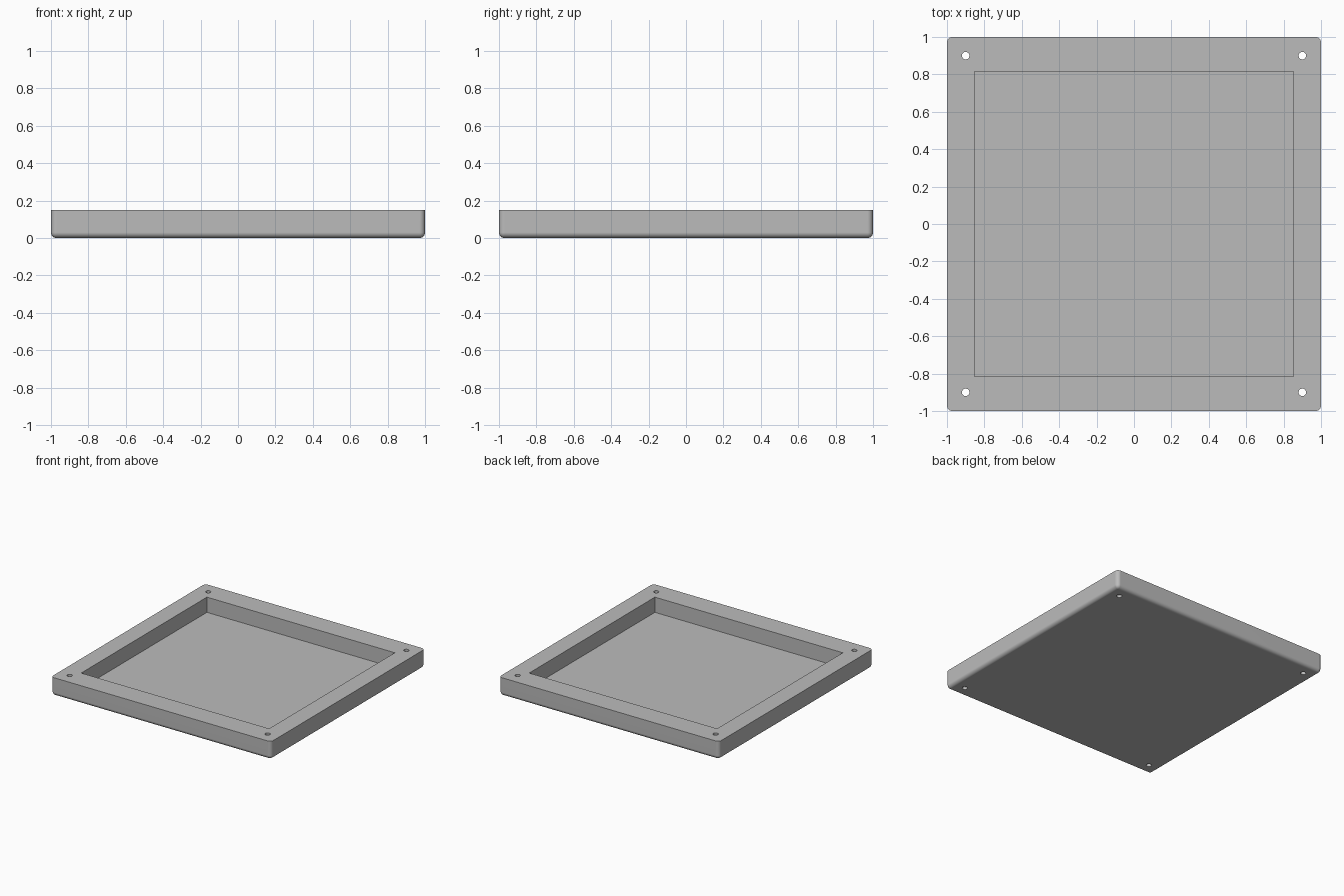
import bpy, bmesh, math
from mathutils import Matrix

old = bpy.data.objects.get("Cube")
if old:
    bpy.data.objects.remove(old, do_unlink=True)

HEIGHT, FILLET, FLOOR = 0.15, 0.03, 0.025
POCKET_X, POCKET_Y = 0.854, 0.816
HOLE_POS, HOLE_RADIUS = 0.9, 0.02

grey = bpy.data.materials.new("plain grey")
grey.use_nodes = True
colour = (0.5, 0.5, 0.5, 1)
grey.diffuse_color = colour
grey.node_tree.nodes["Principled BSDF"].inputs["Base Color"].default_value = colour


def add_box(bm, half_x, half_y, low, high):
    place = Matrix.Translation((0, 0, (low + high) / 2))
    size = Matrix.Diagonal((2 * half_x, 2 * half_y, high - low, 1))
    bmesh.ops.create_cube(bm, size=1, matrix=place @ size)


def to_object(bm, name):
    mesh = bpy.data.meshes.new(name)
    bm.to_mesh(mesh)
    bm.free()
    mesh.materials.append(grey)
    obj = bpy.data.objects.new(name, mesh)
    bpy.context.collection.objects.link(obj)
    return obj


# Tray block: rounded upright and bottom edges, sharp top rim
bm = bmesh.new()
add_box(bm, 1, 1, 0, HEIGHT)
rounded = [e for e in bm.edges if min(v.co.z for v in e.verts) < HEIGHT / 2]
bmesh.ops.bevel(bm, geom=rounded, offset=FILLET, segments=6, profile=0.5,
                affect='EDGES', clamp_overlap=True)
tray = to_object(bm, "tray")

# Cutter: square-cornered pocket and four through holes
bm = bmesh.new()
add_box(bm, POCKET_X, POCKET_Y, FLOOR, HEIGHT + 0.1)
for sx in (-1, 1):
    for sy in (-1, 1):
        place = Matrix.Translation((sx * HOLE_POS, sy * HOLE_POS, HEIGHT / 2))
        bmesh.ops.create_cone(bm, cap_ends=True, segments=32, radius1=HOLE_RADIUS,
                              radius2=HOLE_RADIUS, depth=HEIGHT * 2, matrix=place)
cutter = to_object(bm, "pocket_and_holes_cutter")
cutter.hide_render = True

bpy.ops.object.select_all(action='DESELECT')
tray.select_set(True)
bpy.context.view_layer.objects.active = tray
cut = tray.modifiers.new("cut", 'BOOLEAN')
cut.operation = 'DIFFERENCE'
cut.solver = 'EXACT'
cut.object = cutter
bpy.ops.object.modifier_apply(modifier=cut.name)
bpy.data.objects.remove(cutter, do_unlink=True)

# Smooth fillets and holes, flat large faces
bpy.ops.object.shade_smooth_by_angle(angle=math.radians(30))
flat = tray.modifiers.new("flat faces", 'WEIGHTED_NORMAL')
flat.keep_sharp = True
